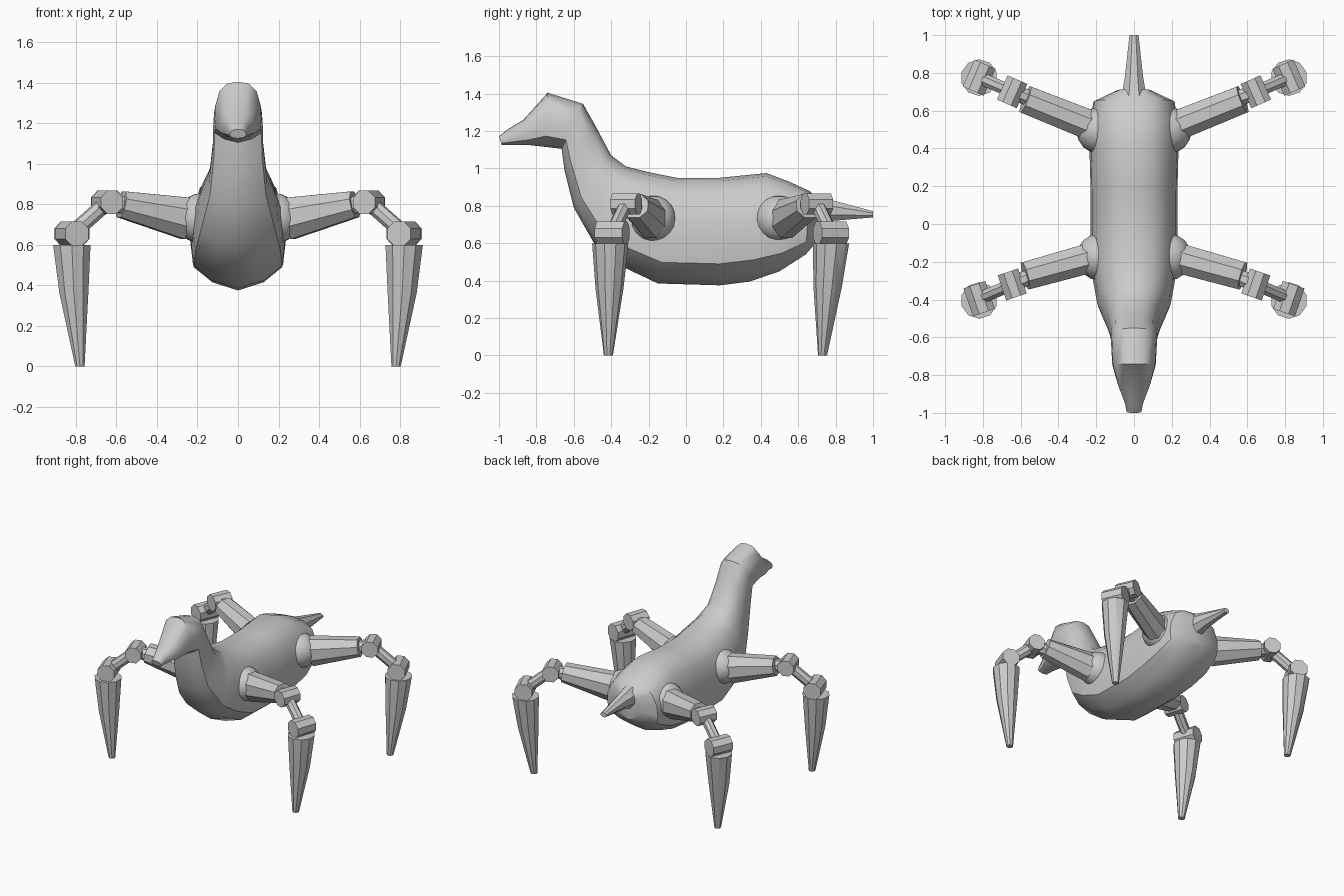
import bpy, bmesh
from math import sin, cos, pi
from mathutils import Vector

if "Cube" in bpy.data.objects:
    bpy.data.objects.remove(bpy.data.objects["Cube"])


def finish(name, bm, mirror=False, angle=35):
    bmesh.ops.recalc_face_normals(bm, faces=bm.faces)
    me = bpy.data.meshes.new(name)
    bm.to_mesh(me)
    bm.free()
    ob = bpy.data.objects.new(name, me)
    bpy.context.collection.objects.link(ob)
    bpy.ops.object.select_all(action='DESELECT')
    ob.select_set(True)
    bpy.context.view_layer.objects.active = ob
    bpy.ops.object.shade_smooth_by_angle(angle=angle * pi / 180)
    if mirror:
        ob.modifiers.new("mirror", 'MIRROR').use_mirror_merge = False
    return ob


def loft(name, rings, mirror=False, angle=35):
    """Skin a list of closed rings and cap both ends."""
    bm = bmesh.new()
    vs = [[bm.verts.new(p) for p in r] for r in rings]
    n = len(vs[0])
    for a, b in zip(vs, vs[1:]):
        for i in range(n):
            j = (i + 1) % n
            bm.faces.new((a[i], a[j], b[j], b[i]))
    bm.faces.new(vs[0])
    bm.faces.new(vs[-1])
    return finish(name, bm, mirror, angle)


def ring(c, d, w, h, n=8):
    """Ellipse around c facing d, half width w and half height h."""
    d = Vector(d).normalized()
    side = d.cross(Vector((0, 0, 1)))
    side = side.normalized() if side.length > 0.3 else Vector((1, 0, 0))
    up = side.cross(d)
    angs = [2 * pi * (i + 0.5) / n for i in range(n)]
    return [Vector(c) + side * w * cos(a) + up * h * sin(a) for a in angs]


def rod(name, a, b, ra, rb, n=8):
    a, b = Vector(a), Vector(b)
    return loft(name, [ring(a, b - a, *ra, n), ring(b, b - a, *rb, n)], True)


# Body, neck and head: top (y, z), bottom (y, z), half width
sections = [
    (-1.00, 1.17, -0.985, 1.125, .040), (-0.96, 1.205, -0.93, 1.125, .050),
    (-0.87, 1.26, -0.84, 1.125, .085), (-0.74, 1.405, -0.75, 1.115, .115),
    (-0.55, 1.345, -0.665, 1.105, .122), (-0.48, 1.22, -0.65, 0.99, .125),
    (-0.40, 1.07, -0.60, 0.79, .145), (-0.32, 1.01, -0.48, 0.58, .195),
    (-0.20, 0.98, -0.33, 0.47, .220), (-0.05, 0.95, -0.15, 0.385, .230),
    (0.18, 0.95, 0.18, 0.375, .230), (0.43, 0.975, 0.34, 0.395, .235),
    (0.55, 0.93, 0.50, 0.45, .235), (0.66, 0.88, 0.64, 0.54, .215),
    (0.715, 0.83, 0.70, 0.61, .090),
]
half = [(0, 1), (.45, .94), (.8, .68), (.97, .2), (1, -.25), (.95, -.6), (.55, -.86), (0, -1)]
shape = half + [(-x, z) for x, z in reversed(half[1:-1])]
rings = []
for ty, tz, by, bz, w in sections:
    top, bot = Vector((0, ty, tz)), Vector((0, by, bz))
    rings.append([(top + bot) / 2 + (top - bot) / 2 * v + Vector((w * u, 0, 0)) for u, v in shape])
loft("body_and_head", rings)

# Tail spike
loft("tail", [ring((0, y, z), (0, 1, 0), w, h) for y, z, w, h in
              [(.60, .78, .085, .11), (.78, .775, .052, .06), (1.0, .755, .026, .018)]])

# Four jointed legs: y of hip, thigh start, thigh end, knee, ankle, foot top, foot tip
legs = {"front": (-.175, -.185, -.275, -.32, -.395, -.405, -.415),
        "rear": (.495, .53, .66, .70, .775, .775, .73)}
for name, (hy, t0, t1, ky, ay, fy, ty) in legs.items():
    # Hip ball
    bm = bmesh.new()
    bmesh.ops.create_uvsphere(bm, u_segments=16, v_segments=10, radius=0.125)
    bmesh.ops.translate(bm, verts=bm.verts, vec=(.18, hy, .73))
    finish(name + "_hip_ball", bm, True)

    # Thigh, flared at the body
    rod(name + "_thigh", (.25, t0, .73), (.575, t1, .80), (.085, .112), (.08, .07))

    # Knee and ankle barrels, lying across the leg direction
    knee, ankle = Vector((.645, ky, .81)), Vector((.82, ay, .655))
    out = ankle - Vector((.18, hy, .655))
    across = Vector((-out.y, out.x, 0)).normalized()
    for part, c, r, l in (("_knee", knee, .062, .07), ("_ankle", ankle, .066, .078)):
        rod(name + part, c - across * l, c + across * l, (r, r), (r, r))

    # Shin link, and a short pin into the thigh
    rod(name + "_shin", knee, ankle, (.036, .04), (.036, .04))
    rod(name + "_knee_pin", (.54, t1, .79), knee, (.045, .045), (.045, .045))

    # Tapered spike foot
    loft(name + "_foot", [ring((x, y, z), (0, 0, -1), r, r, 10) for x, y, z, r in
                          [(.82, fy, .60, .097), (.81, fy * .6 + ty * .4, .36, .075),
                           (.78, ty, 0, .024)]], True)
